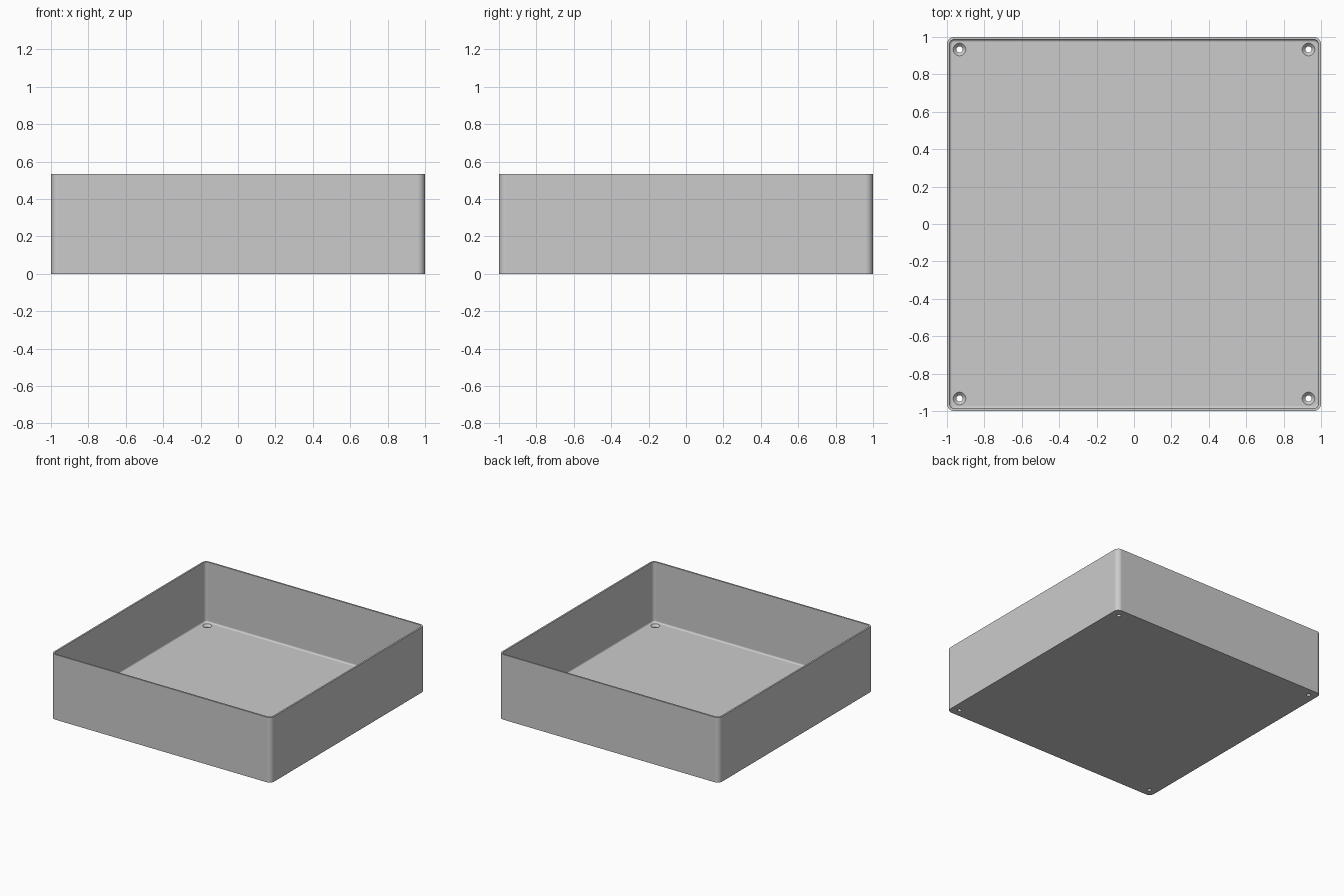
import bpy, bmesh
from math import cos, sin, pi

cube = bpy.data.objects.get("Cube")
if cube:
    bpy.data.objects.remove(cube, do_unlink=True)

HEIGHT, FLOOR, WALL = 0.535, 0.04, 0.0135
CORNER, FILLET = 0.04, 0.0135
HOLE_POS, HOLE_R, SINK_R = 0.933, 0.0165, 0.034
CORNER_STEPS, FILLET_STEPS = 10, 6

grey = bpy.data.materials.new("light grey")
grey.use_nodes = True
colour = (0.6, 0.6, 0.6, 1)
grey.diffuse_color = colour
grey.node_tree.nodes["Principled BSDF"].inputs["Base Color"].default_value = colour


def add_object(name, bm):
    bmesh.ops.recalc_face_normals(bm, faces=bm.faces)
    mesh = bpy.data.meshes.new(name)
    bm.to_mesh(mesh)
    bm.free()
    mesh.materials.append(grey)
    obj = bpy.data.objects.new(name, mesh)
    bpy.context.collection.objects.link(obj)
    return obj


def loft(bm, rings):
    """Skin a list of point rings and cap both ends."""
    loops = [[bm.verts.new(p) for p in ring] for ring in rings]
    for a, b in zip(loops, loops[1:]):
        for i in range(len(a)):
            j = (i + 1) % len(a)
            bm.faces.new((a[i], a[j], b[j], b[i]))
    bm.faces.new(loops[0])
    bm.faces.new(loops[-1])


def rounded_square(inset, z):
    """Square outline with rounded corners, inset from the outer wall."""
    points = []
    radius, centre = CORNER - inset, 1 - CORNER
    for q, (sx, sy) in enumerate(((1, 1), (-1, 1), (-1, -1), (1, -1))):
        for k in range(CORNER_STEPS + 1):
            a = (q + k / CORNER_STEPS) * pi / 2
            points.append((sx * centre + radius * cos(a),
                           sy * centre + radius * sin(a), z))
    return points


def circle(x, y, r, z, n=32):
    return [(x + r * cos(2 * pi * i / n), y + r * sin(2 * pi * i / n), z)
            for i in range(n)]


# Open tray: outside wall, rim, inside wall, filleted floor edge
rings = [rounded_square(0, 0), rounded_square(0, HEIGHT),
         rounded_square(WALL, HEIGHT)]
for k in range(FILLET_STEPS + 1):
    a = k / FILLET_STEPS * pi / 2
    rings.append(rounded_square(WALL + FILLET * (1 - cos(a)),
                                FLOOR + FILLET * (1 - sin(a))))
bm = bmesh.new()
loft(bm, rings)
tray = add_object("open_tray", bm)

# Countersunk screw holes, one in each corner of the floor
bm = bmesh.new()
for sx in (-1, 1):
    for sy in (-1, 1):
        x, y = sx * HOLE_POS, sy * HOLE_POS
        loft(bm, [circle(x, y, HOLE_R, -0.02),
                  circle(x, y, HOLE_R, FLOOR - (SINK_R - HOLE_R)),
                  circle(x, y, SINK_R, FLOOR),
                  circle(x, y, SINK_R, FLOOR + 0.02)])
cutter = add_object("screw_hole_cutter", bm)
cutter.hide_render = True

cut = tray.modifiers.new("screw holes", 'BOOLEAN')
cut.operation = 'DIFFERENCE'
cut.solver = 'EXACT'
cut.object = cutter
bpy.context.view_layer.update()
graph = bpy.context.evaluated_depsgraph_get()
tray.data = bpy.data.meshes.new_from_object(tray.evaluated_get(graph))
tray.modifiers.clear()
bpy.data.objects.remove(cutter, do_unlink=True)

# Smooth rounded corners and fillet, flat walls and floor
bpy.ops.object.select_all(action='DESELECT')
tray.select_set(True)
bpy.context.view_layer.objects.active = tray
bpy.ops.object.shade_smooth_by_angle(angle=pi / 6)
weighted = tray.modifiers.new("flat panels", 'WEIGHTED_NORMAL')
weighted.keep_sharp = True
